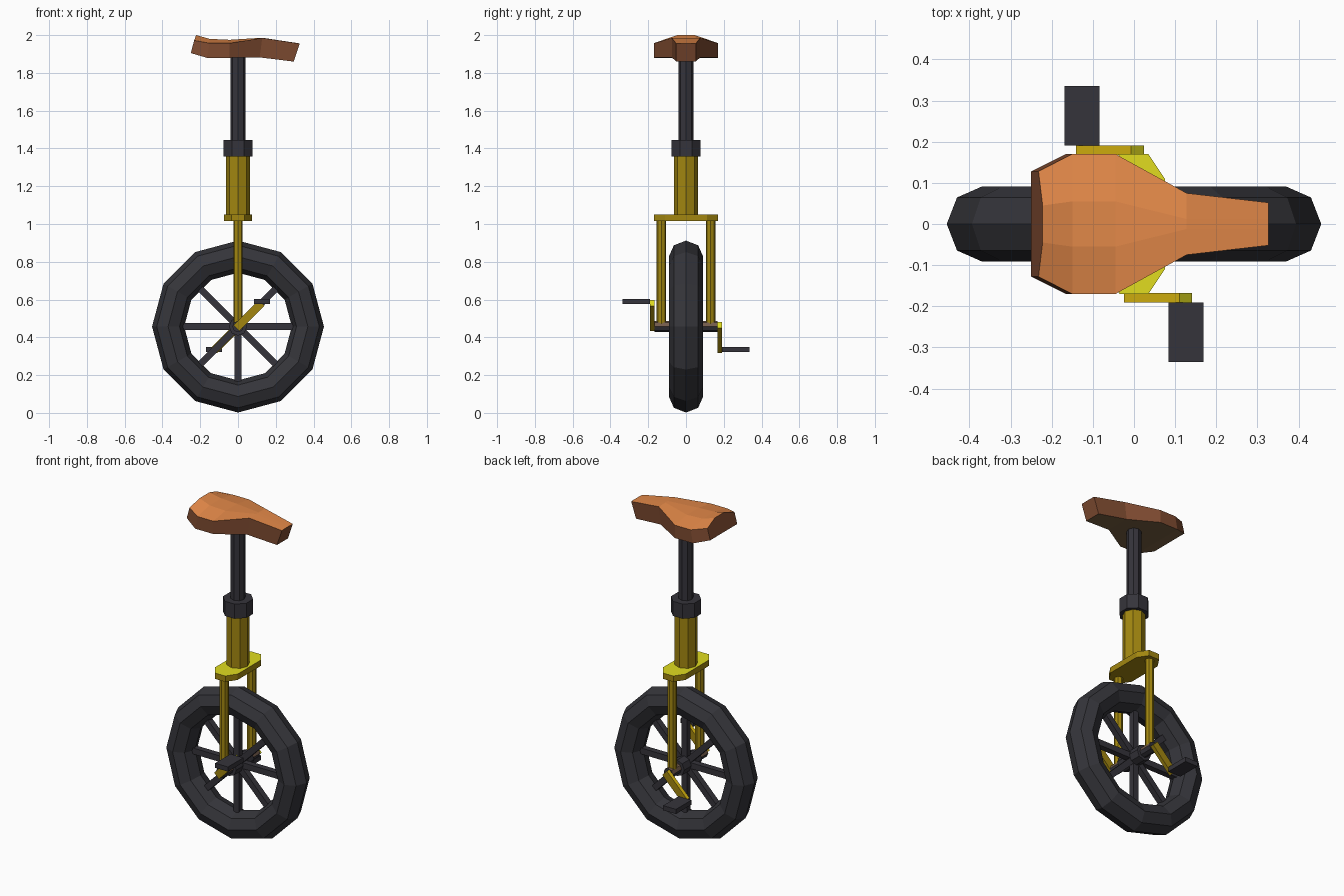
import bpy, bmesh, math
from mathutils import Matrix, Vector

if "Cube" in bpy.data.objects:
    bpy.data.objects.remove(bpy.data.objects["Cube"])


def material(name, rgb):
    m = bpy.data.materials.new(name)
    m.diffuse_color = (*rgb, 1)
    m.use_nodes = True
    m.node_tree.nodes["Principled BSDF"].inputs["Base Color"].default_value = m.diffuse_color
    return m


RUBBER = material("black rubber", (0.035, 0.035, 0.042))
METAL = material("dark metal", (0.036, 0.034, 0.043))
GOLD = material("dark gold paint", (0.36, 0.24, 0.005))
BRIGHT = material("bright gold paint", (0.74, 0.50, 0.005))
YELLOW = material("yellow paint", (0.75, 0.72, 0.014))
LEATHER = material("tan leather", (0.77, 0.25, 0.066))
SIDE = material("brown leather", (0.21, 0.07, 0.03))
UNDER = material("dull brown base", (0.18, 0.11, 0.05))
BROWN = material("brown metal", (0.17, 0.105, 0.07))
HUB_Z = 0.457


def finish(name, bm, mats, rule=None):
    """Make the object; rule maps a face normal to a material slot."""
    bmesh.ops.recalc_face_normals(bm, faces=bm.faces)
    bm.normal_update()
    if rule:
        for f in bm.faces:
            f.material_index = int(rule(f.normal))
    me = bpy.data.meshes.new(name)
    bm.to_mesh(me)
    bm.free()
    for m in mats:
        me.materials.append(m)
    ob = bpy.data.objects.new(name, me)
    bpy.context.collection.objects.link(ob)
    return ob


def tube(name, a, b, r, mats, sides=8, turn=0.0, rule=None):
    """Low-poly cylinder between two points."""
    a, b = Vector(a), Vector(b)
    bm = bmesh.new()
    rot = (b - a).to_track_quat('Z', 'Y').to_matrix().to_4x4()
    mat = Matrix.Translation((a + b) / 2) @ rot @ Matrix.Rotation(turn, 4, 'Z')
    bmesh.ops.create_cone(bm, cap_ends=True, segments=sides, radius1=r, radius2=r,
                          depth=(b - a).length, matrix=mat)
    return finish(name, bm, mats, rule)


def box(name, centre, size, mats, tilt=0.0, rule=None):
    bm = bmesh.new()
    mat = (Matrix.Translation(centre) @ Matrix.Rotation(tilt, 4, 'Y')
           @ Matrix.Diagonal((*size, 1)))
    bmesh.ops.create_cube(bm, size=1, matrix=mat)
    return finish(name, bm, mats, rule)


# Tyre: twelve-sided ring with an eight-sided section
bm = bmesh.new()
rings = []
for i in range(12):
    a = math.tau * i / 12
    ring = []
    for j in range(8):
        t = math.tau * j / 8
        r = 0.37 + 0.085 * math.cos(t)
        ring.append(bm.verts.new((r * math.cos(a), 0.091 * math.sin(t),
                                  HUB_Z + r * math.sin(a))))
    rings.append(ring)
for i in range(12):
    p, q = rings[i], rings[(i + 1) % 12]
    for j in range(8):
        k = (j + 1) % 8
        bm.faces.new((p[j], p[k], q[k], q[j]))
finish("tyre", bm, [RUBBER])

# Spokes: four bars across the wheel
for i in range(4):
    box(f"spoke_bar_{i + 1}", (0, 0, HUB_Z), (0.62, 0.036, 0.036), [METAL],
        tilt=math.pi * i / 4)

# Hub and axle
tube("hub", (0, -0.085, HUB_Z), (0, 0.085, HUB_Z), 0.048, [METAL])
tube("axle", (0, -0.168, HUB_Z), (0, 0.168, HUB_Z), 0.03, [METAL, BROWN],
     rule=lambda n: n.z > 0.2)


def crank_rule(n):
    if n.z > 0.5:
        return 1 if n.x < 0 else 2
    return 0


# Fork legs, cranks and pedals on both sides
for s, side in ((-1, "front"), (1, "rear")):
    d = -s
    tube(f"{side}_fork_leg", (0, s * 0.13, 0.465), (0, s * 0.13, 1.03), 0.025, [GOLD])
    box(f"{side}_crank", (d * 0.0585, s * 0.1795, HUB_Z + d * 0.0585),
        (0.19, 0.023, 0.044), [GOLD, BRIGHT, YELLOW], tilt=-math.pi / 4,
        rule=crank_rule)
    box(f"{side}_pedal", (d * 0.126, s * 0.263, HUB_Z + 0.006 + d * 0.127),
        (0.085, 0.145, 0.028), [METAL])

# Fork crown: stretched octagon plate
plan = [(0.075, 0.11), (0.035, 0.17), (-0.035, 0.17), (-0.075, 0.11),
        (-0.075, -0.11), (-0.035, -0.17), (0.035, -0.17), (0.075, -0.11)]
bm = bmesh.new()
face = bm.faces.new([bm.verts.new((x, y, 1.015)) for x, y in plan])
up = bmesh.ops.extrude_face_region(bm, geom=[face])["geom"]
bmesh.ops.translate(bm, vec=(0, 0, 0.035),
                    verts=[v for v in up if isinstance(v, bmesh.types.BMVert)])
finish("fork_crown", bm, [GOLD, YELLOW], rule=lambda n: n.z > 0.5)

# Frame tube, clamp collar and seat post
tube("frame_tube", (0, 0, 1.04), (0, 0, 1.37), 0.063, [GOLD])
tube("clamp_collar", (0, 0, 1.357), (0, 0, 1.445), 0.084, [METAL], turn=math.pi / 8)
tube("seat_post", (0, 0, 1.4), (0, 0, 1.91), 0.04, [METAL])

# Seat: lofted stations, tan on top, brown sides, dull base
# (crown x, rim x, half width, rim z, crown half width, crown z, bottom x, bottom z)
stations = [(-0.222, -0.232, 0.128, 1.972, 0.045, 2.0, -0.25, 1.905),
            (-0.15, -0.15, 0.17, 1.957, 0.055, 1.98, -0.165, 1.88),
            (-0.045, -0.045, 0.17, 1.957, 0.055, 1.975, -0.045, 1.88),
            (0.128, 0.128, 0.075, 1.985, 0.012, 1.986, 0.115, 1.882),
            (0.327, 0.327, 0.052, 1.955, 0.012, 1.956, 0.295, 1.86)]
bm = bmesh.new()
loops = []
for xc, xr, w, zr, c, zc, xb, zb in stations:
    pts = [(xb, -w, zb), (xr, -w, zr), (xc, -c, zc), (xc, c, zc), (xr, w, zr), (xb, w, zb)]
    loops.append([bm.verts.new(p) for p in pts])
for p, q in zip(loops, loops[1:]):
    for j in range(6):
        k = (j + 1) % 6
        bm.faces.new((p[j], p[k], q[k], q[j]))
bm.faces.new(loops[0])
bm.faces.new(loops[-1])
finish("seat", bm, [LEATHER, SIDE, UNDER],
       rule=lambda n: 0 if n.z > 0.6 else (2 if n.z < -0.7 else 1))
